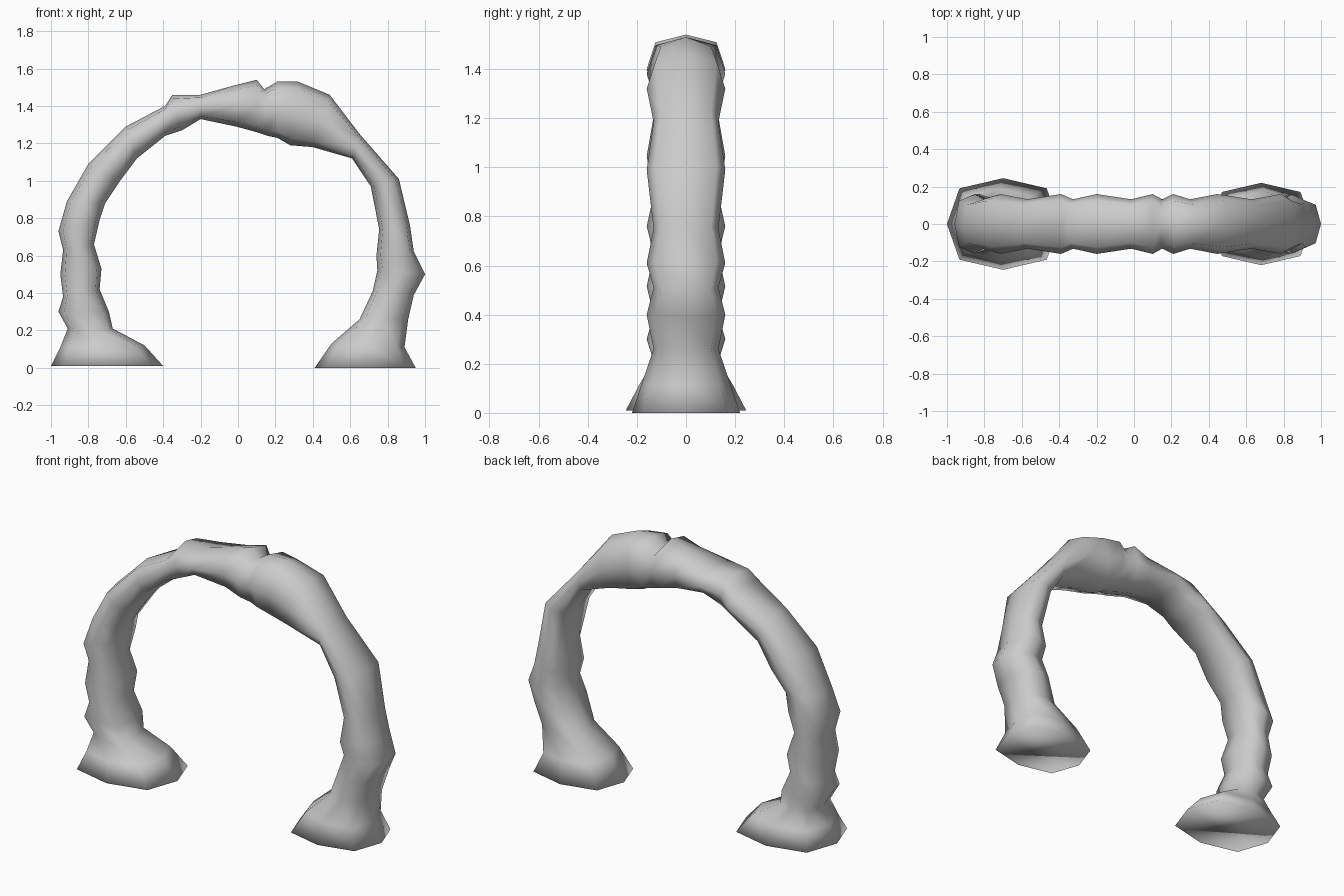
import bpy, bmesh
from math import sin, cos, pi
from mathutils import Vector

if "Cube" in bpy.data.objects:
    bpy.data.objects.remove(bpy.data.objects["Cube"])

# Key cross-sections, left to right: outer x, outer z, inner x, inner z
RINGS = [
    (-.91, .21, -.67, .21), (-.96, .30, -.69, .30), (-.935, .38, -.74, .42),
    (-.95, .50, -.73, .53), (-.935, .63, -.77, .66), (-.96, .73, -.74, .79),
    (-.915, .89, -.71, .88), (-.80, 1.09, -.63, 1.00), (-.60, 1.29, -.54, 1.12),
    (-.39, 1.40, -.39, 1.24), (-.35, 1.46, -.30, 1.27), (-.20, 1.46, -.20, 1.33),
    (-.02, 1.51, -.01, 1.29), (.10, 1.54, .10, 1.26), (.14, 1.49, .16, 1.24),
    (.21, 1.53, .21, 1.23), (.32, 1.53, .28, 1.19), (.49, 1.46, .40, 1.18),
    (.65, 1.25, .61, 1.12), (.86, 1.01, .71, .97), (.92, .76, .755, .74),
    (.94, .62, .74, .60), (1.00, .50, .745, .52), (.94, .39, .72, .41),
    (.91, .26, .65, .26),
]
# Feet: flared base and the section just above it, with half depth
LEFT_FOOT = [(-1.00, .01, -.40, .01, .245), (-.95, .11, -.50, .12, .19)]
RIGHT_FOOT = [(.89, .11, .50, .13, .18), (.95, .00, .41, .00, .22)]

# The shaft swells and narrows in depth from section to section
shaft = [r + (.16 if i % 2 else .132,) for i, r in enumerate(RINGS)]

bm = bmesh.new()


def section(ox, oz, ix, iz, depth):
    """Boxy octagon between an outer and an inner point of the arch."""
    outer, inner = Vector((ox, 0, oz)), Vector((ix, 0, iz))
    mid, half = (outer + inner) / 2, (outer - inner) / 2
    loop = []
    for k in range(8):
        s = 1.1 if k % 2 else 1.0
        a = k * pi / 4
        loop.append(bm.verts.new(mid + half * cos(a) * s
                                 + Vector((0, sin(a) * s * depth, 0))))
    return loop


loops = [section(*r) for r in LEFT_FOOT + shaft + RIGHT_FOOT]

# Skin between neighbouring sections
for p, q in zip(loops, loops[1:]):
    for i in range(8):
        j = (i + 1) % 8
        bm.faces.new((p[i], p[j], q[j], q[i]))

# Undersides of the feet
bm.faces.new(loops[0])
bm.faces.new(loops[-1])
bmesh.ops.recalc_face_normals(bm, faces=bm.faces[:])
for f in bm.faces:
    f.smooth = True

mesh = bpy.data.meshes.new("stone_arch")
bm.to_mesh(mesh)
bm.free()
arch = bpy.data.objects.new("stone_arch", mesh)
bpy.context.collection.objects.link(arch)
